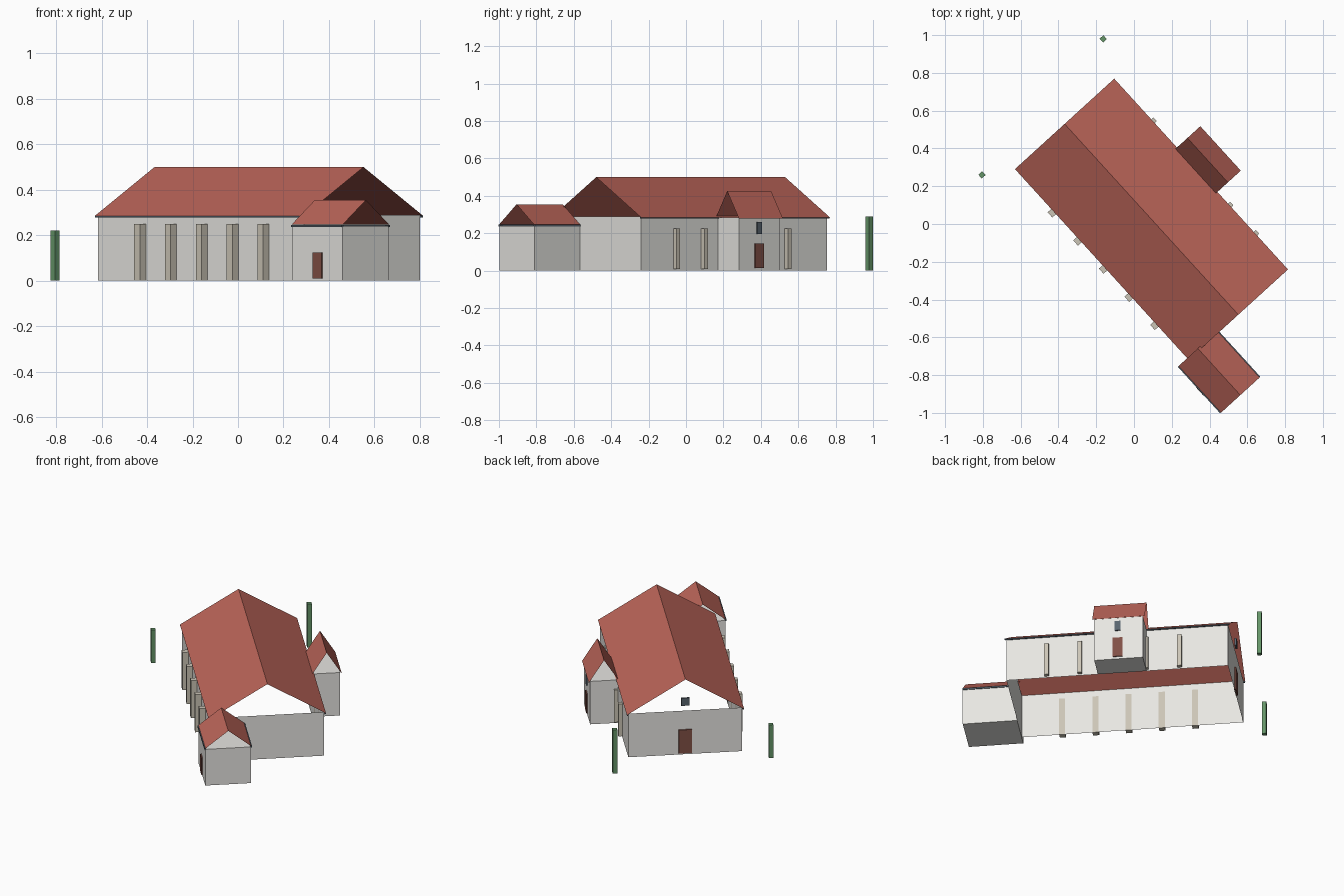
import bpy, math
from mathutils import Matrix

if "Cube" in bpy.data.objects:
    bpy.data.objects.remove(bpy.data.objects["Cube"])

# Local frame: u runs along the nave, v across it, rotated on the plan
ANGLE = math.atan2(-0.739, 0.673)
FRAME = Matrix.Translation((0.0925, 0.025, 0)) @ Matrix.Rotation(ANGLE, 4, 'Z')


def mat(name, rgb):
    m = bpy.data.materials.new(name)
    m.diffuse_color = (*rgb, 1)
    m.use_nodes = True
    m.node_tree.nodes["Principled BSDF"].inputs["Base Color"].default_value = m.diffuse_color
    return m


WALL = mat("plaster", (0.80, 0.79, 0.76))
ROOF = mat("roof_tile", (0.50, 0.13, 0.10))
STONE = mat("pale_stone", (0.60, 0.56, 0.47))
WOOD = mat("door_wood", (0.22, 0.08, 0.06))
SLATE = mat("slate", (0.10, 0.13, 0.16))
LEAF = mat("green", (0.13, 0.30, 0.14))


def mesh(name, verts, faces, m):
    me = bpy.data.meshes.new(name)
    me.from_pydata(verts, [], faces)
    me.materials.append(m)
    ob = bpy.data.objects.new(name, me)
    bpy.context.collection.objects.link(ob)
    ob.matrix_world = FRAME
    return ob


def box(name, u, v, z, m, capped=True):
    verts = [(a, b, c) for c in z for a, b in
             ((u[0], v[0]), (u[1], v[0]), (u[1], v[1]), (u[0], v[1]))]
    faces = [(i, (i + 1) % 4, (i + 1) % 4 + 4, i + 4) for i in range(4)]
    if capped:
        faces += [(3, 2, 1, 0), (4, 5, 6, 7)]
    return mesh(name, verts, faces, m)


def block(name, u, v, su, sv, z0, z1, m):
    return box(name, (u - su / 2, u + su / 2), (v - sv / 2, v + sv / 2), (z0, z1), m)


def roof(name, u, v, eave, ridge):
    # two open slopes without gable walls
    mid = (v[0] + v[1]) / 2
    verts = [(a, b, c) for b, c in ((v[0], eave), (mid, ridge), (v[1], eave)) for a in u]
    return mesh(name, verts, [(0, 1, 3, 2), (2, 3, 5, 4)], ROOF)


# Main hall: open shell of walls under a gable roof
box("hall_walls", (-0.672, 0.672), (-0.345, 0.345), (0, 0.289), WALL, capped=False)
roof("hall_roof", (-0.683, 0.683), (-0.3555, 0.3555), 0.285, 0.5)
for s in (-1, 1):
    block("hall_gutter", 0, s * 0.350, 1.364, 0.008, 0.279, 0.286, SLATE)

# Buttresses along both long walls
for i in range(5):
    u = -0.379 + 0.2015 * i
    block("front_buttress", u, -0.363, 0.037, 0.037, 0, 0.25, STONE)
    block("back_buttress", u, 0.357, 0.026, 0.026, 0.01, 0.225, STONE)

# End door and gable window
block("hall_door", -0.674, 0, 0.012, 0.08, 0.01, 0.165, WOOD)
block("gable_window", -0.674, 0, 0.012, 0.05, 0.325, 0.375, SLATE)

# Sacristy at the front end
box("sacristy_walls", (0.673, 1.003), (-0.418, -0.140), (0, 0.24), WALL)
roof("sacristy_roof", (0.671, 1.005), (-0.417, -0.141), 0.247, 0.355)
for v in (-0.418, -0.140):
    block("sacristy_gutter", 0.838, v, 0.332, 0.010, 0.236, 0.246, SLATE)
block("sacristy_door", 0.846, -0.419, 0.058, 0.012, 0.01, 0.125, WOOD)

# Side porch
box("porch_walls", (-0.178, 0.117), (0.345, 0.513), (0, 0.285), WALL)
roof("porch_roof", (-0.19, 0.128), (0.338, 0.523), 0.28, 0.425)
block("porch_door", -0.026, 0.514, 0.06, 0.012, 0.015, 0.145, WOOD)
block("porch_window", -0.026, 0.514, 0.036, 0.012, 0.195, 0.26, SLATE)

# Slim green trees
inv = FRAME.inverted()
for x, y, h in ((-0.805, 0.26, 0.22), (-0.163, 0.98, 0.29)):
    p = inv @ Matrix.Translation((x, y, 0)).translation
    block("tree", p.x, p.y, 0.027, 0.027, 0, h, LEAF)
